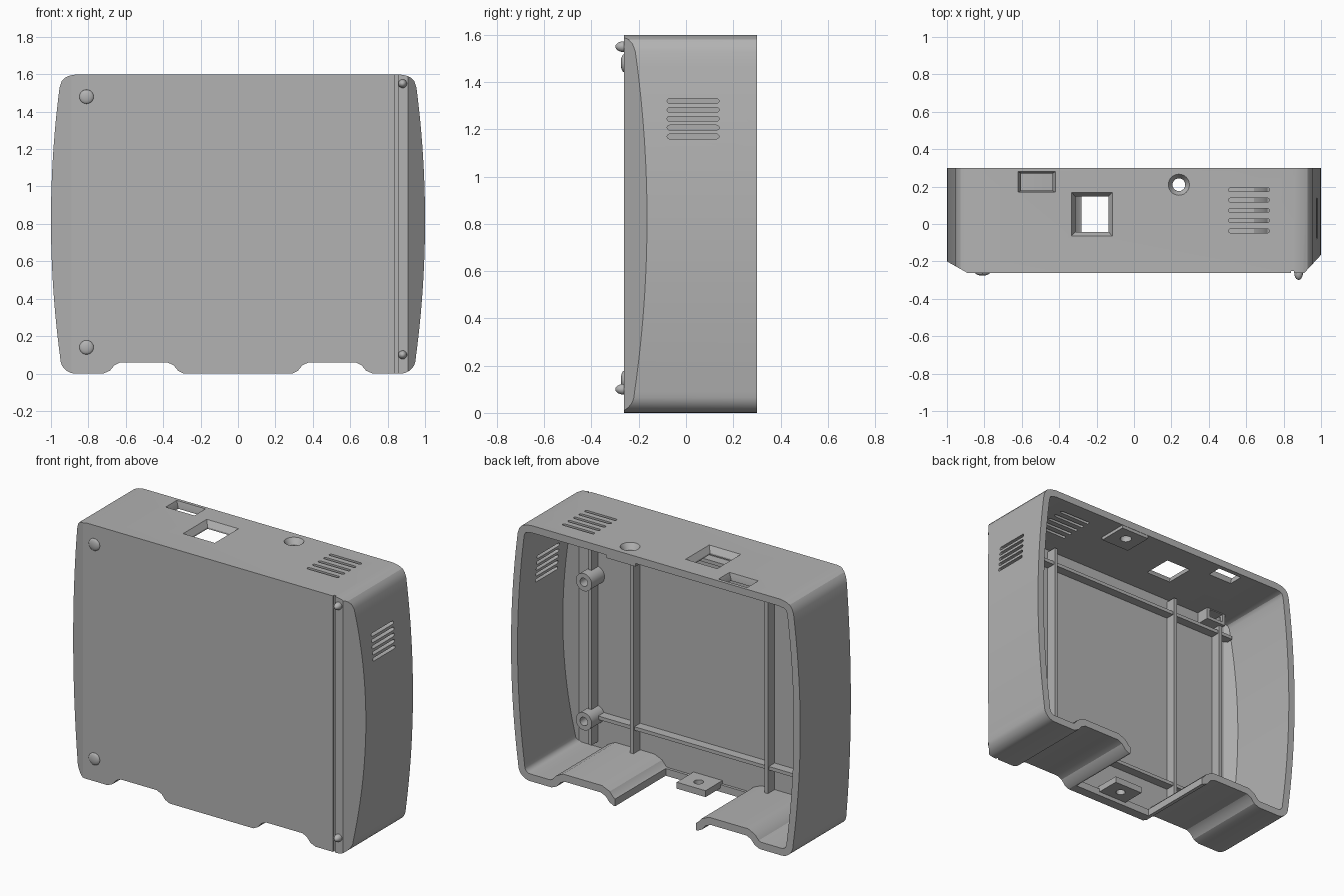
import bpy, bmesh
from math import cos, sin, pi
from mathutils import Vector

if "Cube" in bpy.data.objects:
    bpy.data.objects.remove(bpy.data.objects["Cube"])

FRONT, BACK, WALL, HEIGHT = -0.262, 0.30, 0.045, 1.6

grey = bpy.data.materials.new("casing grey")
grey.use_nodes = True
COLOR = (0.45, 0.45, 0.45, 1)
grey.diffuse_color = COLOR
grey.node_tree.nodes["Principled BSDF"].inputs["Base Color"].default_value = COLOR


def finish(name, bm):
    bmesh.ops.recalc_face_normals(bm, faces=bm.faces)
    mesh = bpy.data.meshes.new(name)
    bm.to_mesh(mesh)
    bm.free()
    mesh.materials.append(grey)
    obj = bpy.data.objects.new(name, mesh)
    bpy.context.collection.objects.link(obj)
    return obj


def prism(name, pts, lo, hi, axis="y", lo_scale=1.0, planes=()):
    """Extrude a 2D outline along an axis, optionally tapered and trimmed by planes."""
    place = {"x": lambda a, b, t: (t, a, b),
             "y": lambda a, b, t: (a, t, b),
             "z": lambda a, b, t: (a, b, t)}[axis]
    ca = sum(p[0] for p in pts) / len(pts)
    cb = sum(p[1] for p in pts) / len(pts)
    bm = bmesh.new()
    low = [bm.verts.new(place(ca + (a - ca) * lo_scale, cb + (b - cb) * lo_scale, lo))
           for a, b in pts]
    high = [bm.verts.new(place(a, b, hi)) for a, b in pts]
    bm.faces.new(low)
    bm.faces.new(high)
    for i in range(len(pts)):
        j = (i + 1) % len(pts)
        bm.faces.new((low[i], low[j], high[j], high[i]))
    for co, no in planes:
        bmesh.ops.bisect_plane(bm, geom=bm.verts[:] + bm.edges[:] + bm.faces[:],
                               plane_co=co, plane_no=no, clear_outer=True)
        bmesh.ops.holes_fill(bm, edges=[e for e in bm.edges if e.is_boundary])
    return finish(name, bm)


def rect(a0, a1, b0, b1):
    return [(a0, b0), (a1, b0), (a1, b1), (a0, b1)]


def disc(a, b, r, n=32):
    return [(a + r * cos(2 * pi * i / n), b + r * sin(2 * pi * i / n)) for i in range(n)]


def slot(a0, a1, b, r=0.01):
    """Outline of a slot with round ends."""
    right = [(a1 - r + r * cos(t), b + r * sin(t)) for t in [pi * (i / 6 - 0.5) for i in range(7)]]
    return right + [(a0 + a1 - a, 2 * b - c) for a, c in right]


def box(name, x0, x1, y0, y1, z0, z1):
    return prism(name, rect(x0, x1, z0, z1), y0, y1)


def cut(obj, *cutters):
    """Subtract the cutters for good and remove them."""
    for c in cutters:
        mod = obj.modifiers.new("cut", "BOOLEAN")
        mod.operation, mod.solver, mod.object = "DIFFERENCE", "EXACT", c
    bpy.context.view_layer.update()
    dg = bpy.context.evaluated_depsgraph_get()
    mesh = bpy.data.meshes.new_from_object(obj.evaluated_get(dg))
    obj.modifiers.clear()
    obj.data = mesh
    for c in cutters:
        bpy.data.objects.remove(c)
    return obj


def smooth(obj):
    bpy.ops.object.select_all(action="DESELECT")
    obj.select_set(True)
    bpy.context.view_layer.objects.active = obj
    bpy.ops.object.shade_smooth_by_angle(angle=0.42)


def inset(pts, d):
    """Move a counter-clockwise outline inward by d."""
    out = []
    for i, p in enumerate(pts):
        p = Vector(p)
        e1 = (p - Vector(pts[i - 1])).normalized()
        e2 = (Vector(pts[(i + 1) % len(pts)]) - p).normalized()
        n1, n2 = Vector((-e1.y, e1.x)), Vector((-e2.y, e2.x))
        out.append(tuple(p + (n1 + n2) * d / (1 + n1.dot(n2))))
    return out


# Outline: notched bottom, round lower corners, bulged sides
half = [(0.29, 0), (0.32, 0.015), (0.345, 0.045), (0.38, 0.06),
        (0.63, 0.06), (0.66, 0.045), (0.685, 0.015), (0.72, 0)]
half += [(0.87 + 0.08 * sin(t), 0.08 - 0.08 * cos(t)) for t in [pi * i / 16 for i in range(8)]]
for i in range(25):
    z = 0.09 + 1.44 * i / 24
    half.append((1 - 0.05 * ((z - 0.82) / 0.74) ** 2, z))
half += [(0.943, 1.562), (0.927, 1.581), (0.90, 1.593), (0.86, HEIGHT)]
outline = half + [(-x, z) for x, z in reversed(half)]

# Slanted front edges, steeper on the left than on the right
slants = [(Vector((0.91, FRONT, 0)), Vector((0.097, -0.09, 0)).normalized()),
          (Vector((-0.89, FRONT, 0)), Vector((-0.062, -0.11, 0)).normalized())]
inner_slants = [(co - no * WALL, no) for co, no in slants]

# Hollow shell, open at the back
shell = prism("casing_shell", outline, FRONT, BACK, planes=slants)
cut(shell, prism("cavity", inset(outline, WALL), FRONT + WALL, 0.5, planes=inner_slants))

# Openings: floor cut-out, seam groove, ports, vents
cutters = [box("floor_cutout", -0.28, 0.28, -0.2, 0.5, -0.1, 0.2),
           box("seam_groove", 0.84, 0.855, -0.4, FRONT + 0.012, -0.1, 1.7)]
for outer, scale in ((rect(-0.335, -0.115, -0.065, 0.17), 0.8),
                     (rect(-0.62, -0.42, 0.17, 0.28), 0.84),
                     (disc(0.24, 0.21, 0.057), 0.6)):
    cutters.append(prism("port_rim", outer, 1.565, 1.601, "z", scale))
    a, b = [sum(v) / len(outer) for v in zip(*outer)]
    core = [(a + (p - a) * scale, b + (q - b) * scale) for p, q in outer]
    cutters.append(prism("port_hole", core, 1.4, 1.7, "z"))
for i in range(5):
    cutters.append(prism("top_vent", slot(0.505, 0.725, -0.037 + 0.055 * i), 1.4, 1.7, "z"))
    cutters.append(prism("side_vent", slot(-0.08, 0.14, 1.17 + 0.0375 * i), 0.85, 1.1, "x"))
cut(shell, *cutters)
smooth(shell)

# Stiffening ribs inside the front panel
for i, x in enumerate((-0.8, -0.45, 0.48, 0.77)):
    box(f"vertical_rib_{i + 1}", x - 0.011, x + 0.011, -0.23, -0.15, 0.08, 1.54)
for name, z in (("lower_rib", 0.26), ("upper_rib", 1.44)):
    box(name, -0.9, 0.78, -0.23, -0.16, z - 0.011, z + 0.011)

# Hollow screw posts
for name, z in (("lower_post", 0.25), ("upper_post", 1.12)):
    post = prism(name, disc(0.77, z, 0.055), -0.23, -0.09)
    smooth(cut(post, prism("bore", disc(0.77, z, 0.026), -0.2, 0)))

# Mounting tab, socket pad and corner boss
tab = box("mounting_tab", -0.1, 0.1, -0.23, -0.05, 0.025, 0.065)
cut(tab, prism("tab_hole", disc(0, -0.125, 0.028), -0.1, 0.2, "z"))
pad = box("socket_pad", 0.14, 0.34, 0.11, 0.298, 1.535, 1.56)
cut(pad, prism("pad_hole", disc(0.24, 0.21, 0.034), 1.4, 1.7, "z"))
boss = box("corner_boss", -0.82, -0.68, -0.23, -0.13, 1.48, 1.57)
cut(boss, box("boss_pocket", -0.8, -0.7, -0.2, 0, 1.5, 1.55))


# Domed screw heads and feet on the front
def dome(name, x, z, r, depth):
    bm = bmesh.new()
    bmesh.ops.create_uvsphere(bm, u_segments=24, v_segments=12, radius=1)
    bmesh.ops.scale(bm, vec=(r, depth, r), verts=bm.verts)
    bmesh.ops.translate(bm, vec=(x, FRONT, z), verts=bm.verts)
    smooth(finish(name, bm))


for name, z in (("lower", 0.1), ("upper", 1.55)):
    dome(name + "_screw", 0.88, z, 0.023, 0.037)
for name, z in (("lower", 0.14), ("upper", 1.48)):
    dome(name + "_foot", -0.81, z, 0.038, 0.014)
